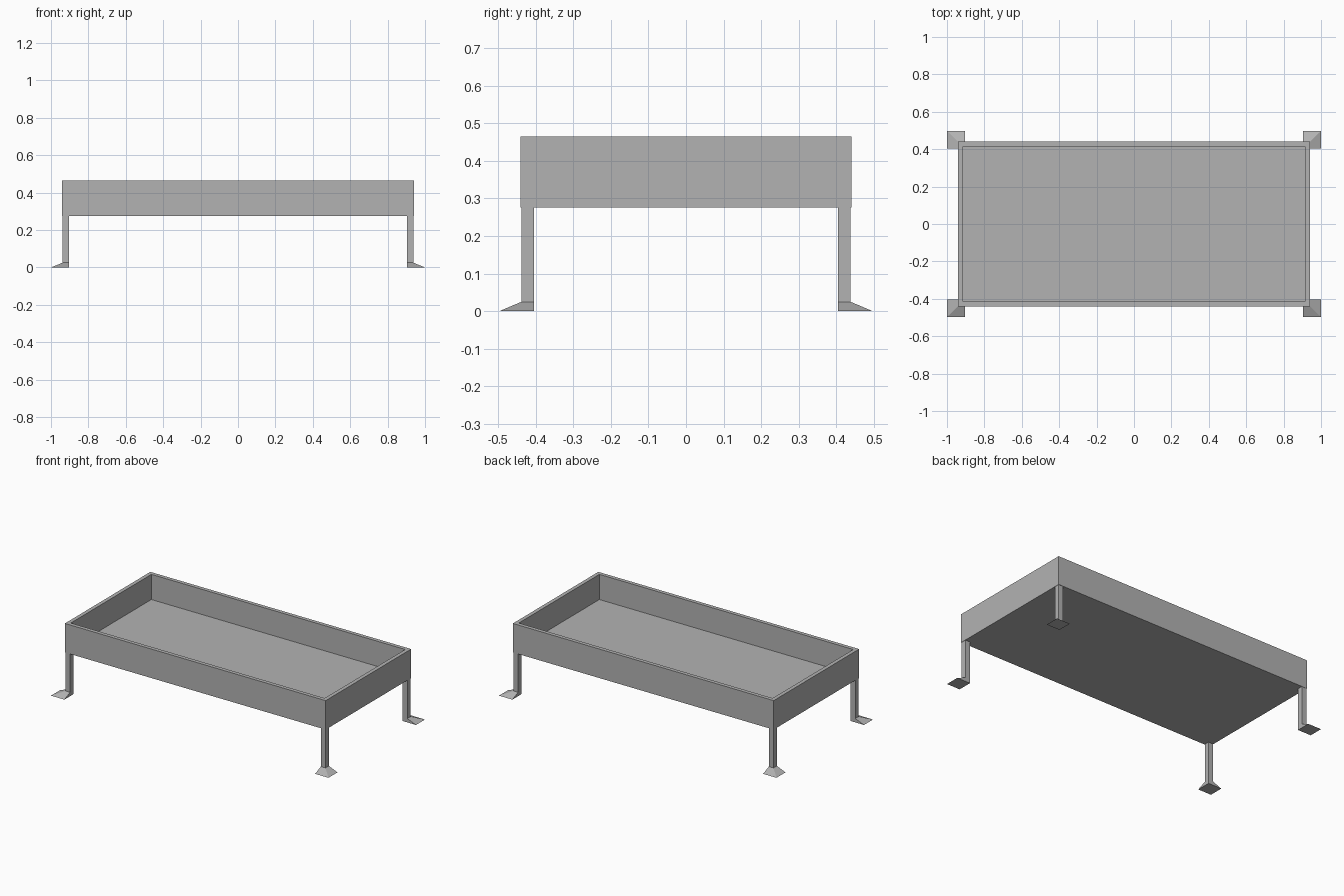
import bpy
import bmesh

if "Cube" in bpy.data.objects:
    bpy.data.objects.remove(bpy.data.objects["Cube"])

grey = bpy.data.materials.new("plain grey")
grey.diffuse_color = (0.45, 0.45, 0.45, 1)
grey.use_nodes = True
grey.node_tree.nodes["Principled BSDF"].inputs["Base Color"].default_value = grey.diffuse_color


def finish(name, bm):
    bmesh.ops.recalc_face_normals(bm, faces=bm.faces)
    mesh = bpy.data.meshes.new(name)
    bm.to_mesh(mesh)
    bm.free()
    mesh.materials.append(grey)
    obj = bpy.data.objects.new(name, mesh)
    bpy.context.collection.objects.link(obj)
    return obj


def loft(bm, rings):
    """Closed solid through rectangles given as (x0, x1, y0, y1, z)."""
    loops = [[bm.verts.new(p) for p in ((x0, y0, z), (x1, y0, z), (x1, y1, z), (x0, y1, z))]
             for x0, x1, y0, y1, z in rings]
    for a, b in zip(loops, loops[1:]):
        for i in range(4):
            j = (i + 1) % 4
            bm.faces.new((a[i], a[j], b[j], b[i]))
    bm.faces.new(loops[0])
    bm.faces.new(loops[-1])


# Open tray: outer wall, rim, inner wall, floor
X, Y, WALL = 0.94, 0.44, 0.025
BOTTOM, FLOOR, TOP = 0.276, 0.301, 0.465
bm = bmesh.new()
loft(bm, [(-X, X, -Y, Y, BOTTOM),
          (-X, X, -Y, Y, TOP),
          (-X + WALL, X - WALL, -Y + WALL, Y - WALL, TOP),
          (-X + WALL, X - WALL, -Y + WALL, Y - WALL, FLOOR)])
finish("tray", bm)

# Four square legs, each with a foot flaring outward from its corner
LX, LY, W, FOOT_Z = 0.938, 0.438, 0.034, 0.025
for side_y, sy in (("front", -1), ("back", 1)):
    for side_x, sx in (("left", -1), ("right", 1)):
        inner_x, inner_y = sx * (LX - W), sy * (LY - W)
        shaft = (inner_x, sx * LX, inner_y, sy * LY)
        base = (inner_x, sx * 1.0, inner_y, sy * 0.497)
        bm = bmesh.new()
        loft(bm, [(*shaft, FOOT_Z), (*shaft, BOTTOM)])
        finish(f"{side_y}_{side_x}_leg", bm)
        bm = bmesh.new()
        loft(bm, [(*base, 0.0), (*shaft, FOOT_Z)])
        finish(f"{side_y}_{side_x}_foot", bm)
